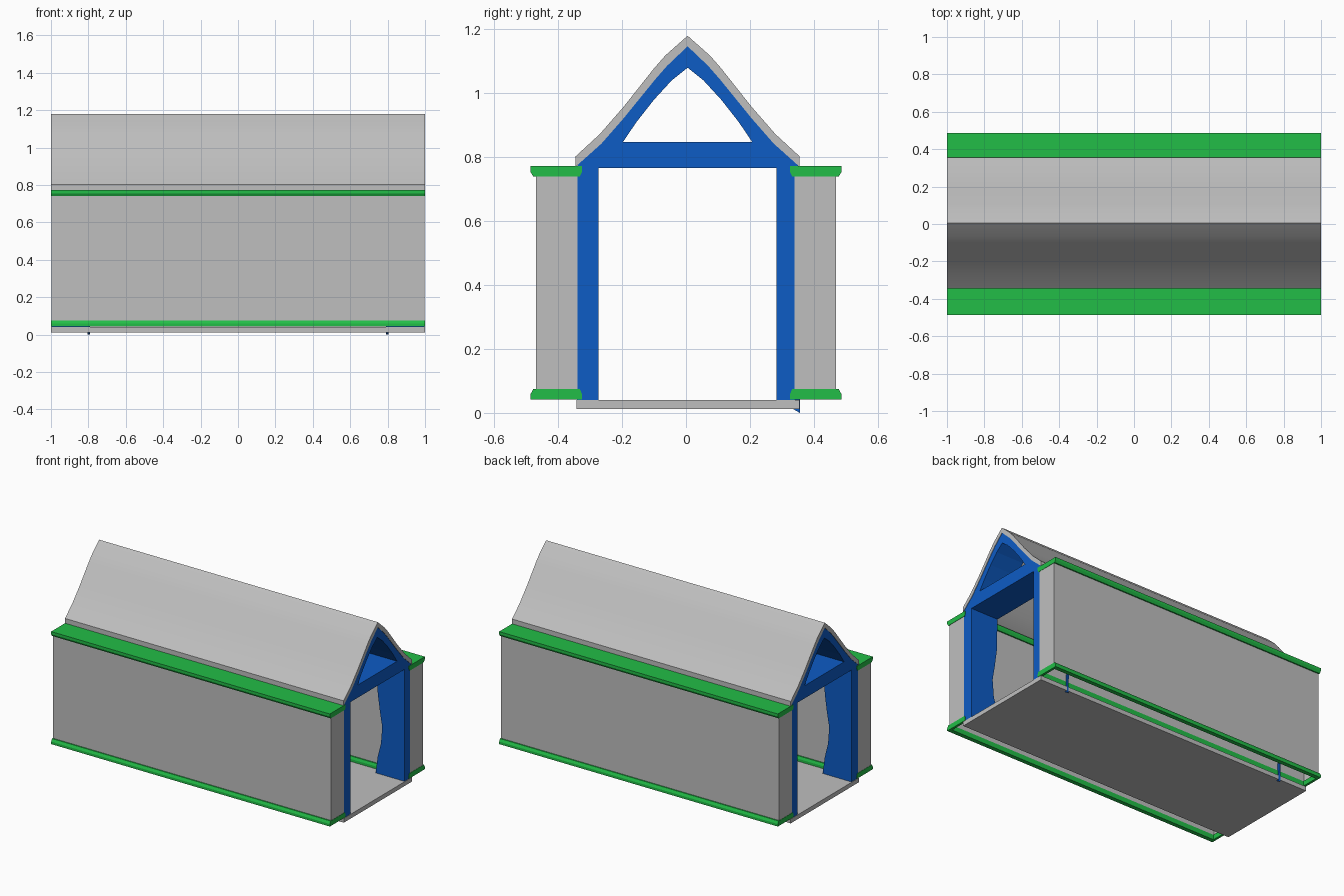
import bpy, bmesh, math
from mathutils import Vector

cube = bpy.data.objects.get("Cube")
if cube:
    bpy.data.objects.remove(cube, do_unlink=True)


def material(name, rgb):
    m = bpy.data.materials.new(name)
    m.use_nodes = True
    m.diffuse_color = (*rgb, 1)
    m.node_tree.nodes["Principled BSDF"].inputs["Base Color"].default_value = (*rgb, 1)
    return m


grey = material("light grey", (0.52, 0.52, 0.52))
green = material("green", (0.016, 0.51, 0.063))
blue = material("blue", (0.004, 0.106, 0.56))


def prism(name, points, start, end, mat, axis="x"):
    """Extrude a profile: (y, z) along x, or (x, z) along y."""
    bm = bmesh.new()

    def place(p, d):
        return (d, p[0], p[1]) if axis == "x" else (p[0], d, p[1])

    face = bm.faces.new([bm.verts.new(place(p, start)) for p in points])
    made = bmesh.ops.extrude_face_region(bm, geom=[face])["geom"]
    moved = [g for g in made if isinstance(g, bmesh.types.BMVert)]
    step = Vector(place((0, 0), end - start))
    bmesh.ops.translate(bm, verts=moved, vec=step)
    bmesh.ops.recalc_face_normals(bm, faces=bm.faces)
    mesh = bpy.data.meshes.new(name)
    bm.to_mesh(mesh)
    bm.free()
    mesh.materials.append(mat)
    obj = bpy.data.objects.new(name, mesh)
    bpy.context.collection.objects.link(obj)
    return obj


def box(name, x, y, z, mat):
    return prism(name, [(y[0], z[0]), (y[1], z[0]), (y[1], z[1]), (y[0], z[1])], x[0], x[1], mat)


def mirrored(points):
    return [(-y, z) for y, z in points]


MID = 0.005  # the gable and floor sit slightly off centre


def shifted(points):
    return [(y + MID, z) for y, z in points]


# Roof shell with a gently curved pointed profile
outer = [(0.07, 1.118), (0.105, 1.078), (0.2, 0.958), (0.275, 0.872), (0.35, 0.803)]
inner = [(0.064, 1.086), (0.1, 1.045), (0.2, 0.922), (0.27, 0.842), (0.345, 0.775)]
roof_profile = ([(0, 1.18)] + outer + [(0.35, 0.772)] + inner[::-1] + [(0, 1.147)]
                + mirrored(inner) + [(-0.35, 0.772)] + mirrored(outer[::-1]))
roof = prism("roof", shifted(roof_profile), -1, 1, grey)
bpy.context.view_layer.objects.active = roof
roof.select_set(True)
bpy.ops.object.shade_smooth_by_angle(angle=math.radians(25))
roof.select_set(False)

# Floor slab
box("floor", (-1, 1), (-0.343, 0.355), (0.012, 0.04), grey)

# Hollow side walls and the rails along them
for side, sy in (("front", -1), ("back", 1)):
    def span(a, b):
        return sorted((sy * a, sy * b))

    box(side + "_outer_panel", (-0.998, 0.998), span(0.462, 0.47), (0.045, 0.76), grey)
    box(side + "_inner_panel", (-0.998, 0.998), span(0.34, 0.346), (0.045, 0.76), grey)

    top = [(0.325, 0.772), (0.325, 0.755), (0.332, 0.74),
           (0.478, 0.74), (0.487, 0.755), (0.487, 0.772)]
    prism(side + "_top_rail", [(sy * y, z) for y, z in top], -1, 1, green)

    # The lower rail is an open channel around the foot of the wall
    outside = [(0.46, 0.042), (0.487, 0.042), (0.487, 0.058), (0.478, 0.074), (0.46, 0.074)]
    inside = [(0.348, 0.042), (0.325, 0.042), (0.325, 0.058), (0.332, 0.074), (0.348, 0.074)]
    closed = [inside[1], outside[1], outside[2], outside[3], inside[3], inside[2]]
    prism(side + "_outer_foot_rail", [(sy * y, z) for y, z in outside], -1, 1, green)
    prism(side + "_inner_foot_rail", [(sy * y, z) for y, z in inside], -1, 1, green)
    for end, sx in (("right", 1), ("left", -1)):
        prism(f"{side}_{end}_foot_rail_end", [(sy * y, z) for y, z in closed],
              sx * 0.985, sx, green)
        box(f"{side}_{end}_wall_end", sorted((sx * 0.99, sx * 0.998)), span(0.34, 0.47),
            (0.045, 0.76), grey)

# Portal frames at both ends
opening = [(0, 1.08), (0.05, 1.04), (0.105, 0.98), (0.16, 0.91), (0.202, 0.848)]
half_gable = ([(0, 1.147)] + inner + [(0.345, 0.766), (0, 0.766), (0, 0.848)] + opening[::-1])
jamb = [(0.997, 0.04), (0.997, 0.77), (0.8, 0.77), (0.805, 0.56), (0.82, 0.45),
        (0.837, 0.35), (0.828, 0.24), (0.805, 0.15), (0.79, 0.04)]
for end, sx in (("right", 1), ("left", -1)):
    prism(end + "_gable_back", shifted(half_gable), sx * 0.8, sx * 0.997, blue)
    prism(end + "_gable_front", shifted(mirrored(half_gable)), sx * 0.8, sx * 0.997, blue)
    side_profile = [(sx * x, z) for x, z in jamb]
    prism(end + "_front_jamb", side_profile, -0.341, -0.273, blue, "y")
    prism(end + "_back_jamb", side_profile, 0.283, 0.341, blue, "y")
    # Small peg hanging behind the jamb
    peg_x = sorted((sx * 0.792, sx * 0.804))
    prism(end + "_peg", [(0.335, 0.012), (0.356, 0), (0.358, 0.12), (0.348, 0.12)],
          peg_x[0], peg_x[1], blue)
